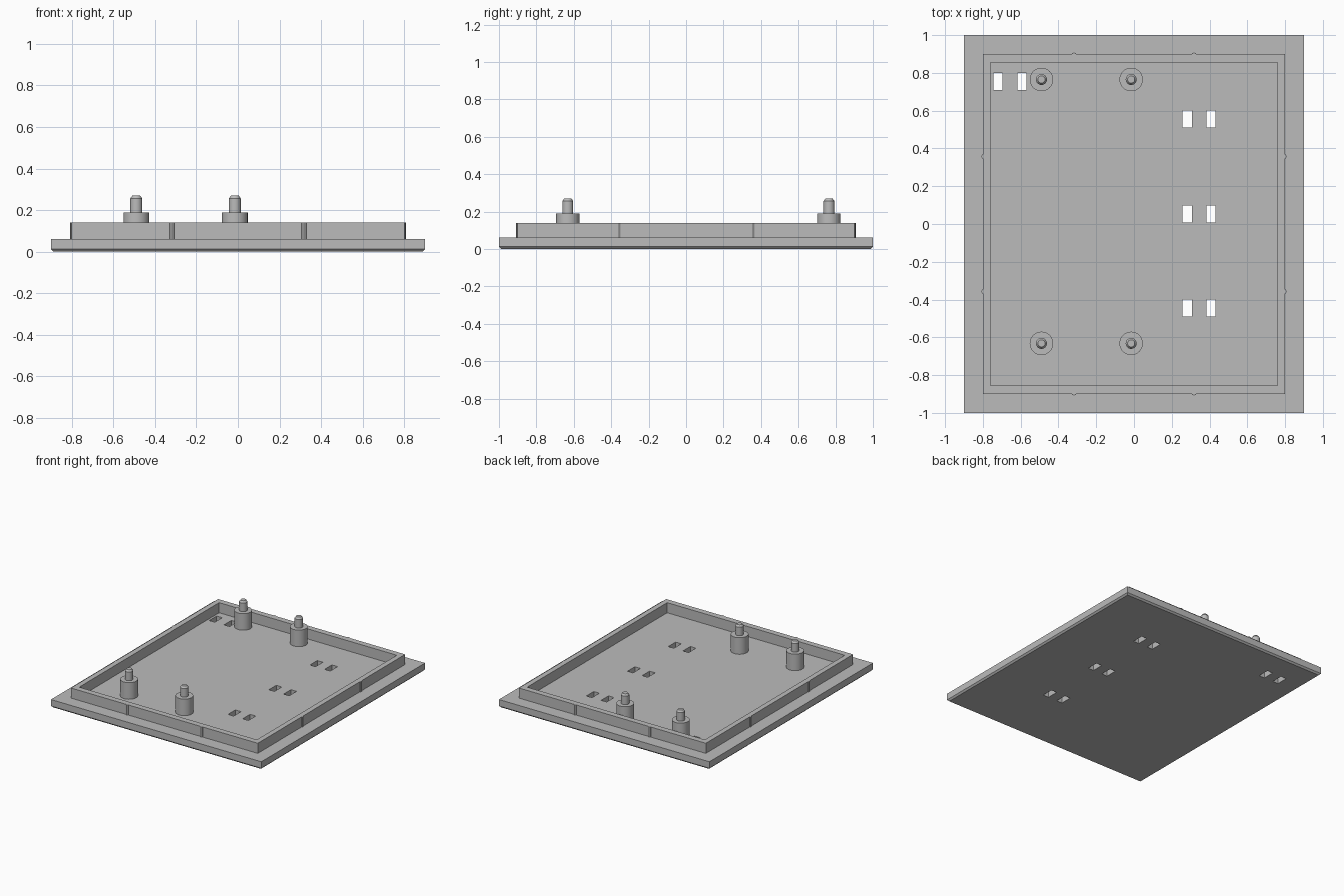
import bpy
import bmesh
from math import cos, sin, tau, radians

cube = bpy.data.objects.get("Cube")
if cube:
    bpy.data.objects.remove(cube, do_unlink=True)

grey = bpy.data.materials.new("plain grey")
grey.use_nodes = True
GREY = (0.5, 0.5, 0.5, 1)
grey.diffuse_color = GREY
grey.node_tree.nodes["Principled BSDF"].inputs["Base Color"].default_value = GREY


def rect(hx, hy, z, cx=0, cy=0):
    return [(cx + sx * hx, cy + sy * hy, z)
            for sx, sy in ((-1, -1), (1, -1), (1, 1), (-1, 1))]


def ring(r, z, cx, cy, n):
    return [(cx + r * cos(tau * i / n), cy + r * sin(tau * i / n), z) for i in range(n)]


def loft(bm, loops, closed=False):
    """Skin successive loops; cap the ends, or join last loop to first."""
    rows = [[bm.verts.new(p) for p in loop] for loop in loops]
    n = len(rows[0])
    for a, b in zip(rows, rows[1:] + (rows[:1] if closed else [])):
        for i in range(n):
            j = (i + 1) % n
            bm.faces.new((a[i], a[j], b[j], b[i]))
    if not closed:
        bm.faces.new(rows[0][::-1])
        bm.faces.new(rows[-1])


def finish(name, bm, smooth=False):
    bmesh.ops.recalc_face_normals(bm, faces=bm.faces[:])
    mesh = bpy.data.meshes.new(name)
    bm.to_mesh(mesh)
    bm.free()
    mesh.materials.append(grey)
    obj = bpy.data.objects.new(name, mesh)
    bpy.context.collection.objects.link(obj)
    bpy.ops.object.select_all(action='DESELECT')
    obj.select_set(True)
    bpy.context.view_layer.objects.active = obj
    if smooth:
        bpy.ops.object.shade_smooth_by_angle(angle=radians(30))
    return obj


FLOOR, RIM = 0.062, 0.14

# Slot cutters: four pairs of through holes
bm = bmesh.new()
for cx, cy in ((-0.656, 0.755), (0.345, 0.555), (0.345, 0.054), (0.345, -0.445)):
    for side in (-1, 1):
        x = cx + side * 0.063
        loft(bm, [rect(0.024, 0.045, z, x, cy) for z in (-0.1, 0.1)])
cutter = finish("slot_cutter", bm)
cutter.hide_render = True

# Base plate with chamfered underside
bm = bmesh.new()
loft(bm, [rect(0.888, 0.988, 0), rect(0.9, 1, 0.012), rect(0.9, 1, FLOOR)])
plate = finish("base_plate", bm)
cut = plate.modifiers.new("slots", 'BOOLEAN')
cut.operation = 'DIFFERENCE'
cut.solver = 'EXACT'
cut.object = cutter
bpy.ops.object.modifier_apply(modifier=cut.name)
bpy.data.objects.remove(cutter, do_unlink=True)

# Raised rim wall
bm = bmesh.new()
loft(bm, [rect(0.8, 0.9, FLOOR), rect(0.8, 0.9, RIM),
          rect(0.76, 0.855, RIM), rect(0.76, 0.855, FLOOR)], closed=True)
finish("rim_wall", bm)

# Snap ribs on the outside of the rim
bm = bmesh.new()
for s in (-1, 1):
    for t in (-1, 1):
        for x, y in ((s * 0.318, t * 0.894), (s * 0.794, t * 0.358)):
            loft(bm, [ring(0.014, z, x, y, 8) for z in (FLOOR, RIM)])
finish("snap_ribs", bm)

# Standoff posts with chamfered locating pins
for x, side in ((-0.49, "right"), (-0.015, "middle")):
    for y, end in ((-0.632, "front"), (0.765, "back")):
        bm = bmesh.new()
        profile = ((0.062, FLOOR), (0.062, 0.19), (0.029, 0.19),
                   (0.029, 0.256), (0.019, 0.27))
        loft(bm, [ring(r, z, x, y, 32) for r, z in profile])
        finish(f"{end}_{side}_standoff", bm, smooth=True)
